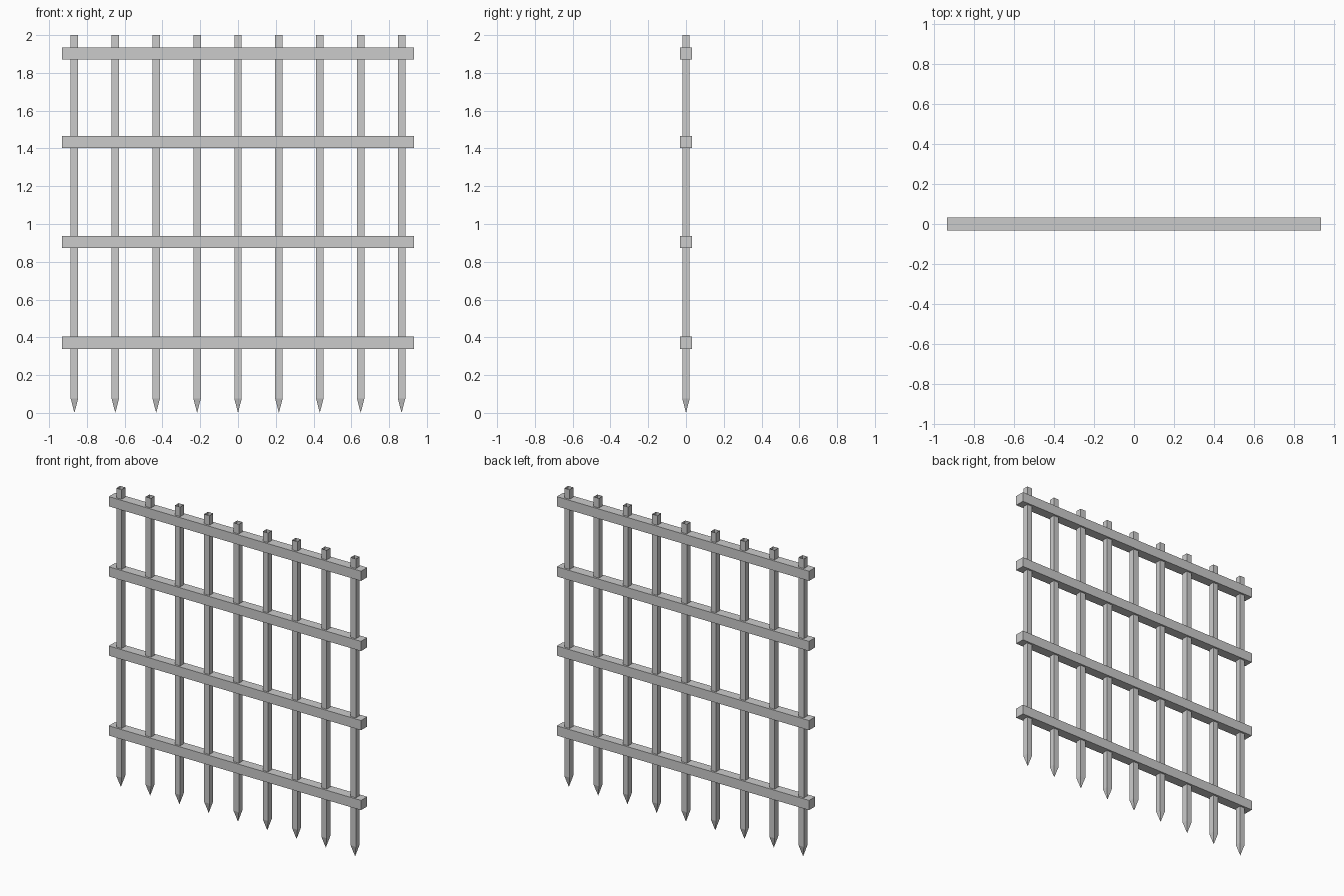
import bpy, bmesh

if "Cube" in bpy.data.objects:
    bpy.data.objects.remove(bpy.data.objects["Cube"])

BAR_HALF = 0.0195       # half thickness of an upright
RAIL_HALF = 0.0325      # half thickness of a rail
RAIL_LENGTH = 1.865
TOP, SHOULDER = 2.0, 0.075


def to_object(bm, name, location):
    bmesh.ops.recalc_face_normals(bm, faces=bm.faces[:])
    mesh = bpy.data.meshes.new(name)
    bm.to_mesh(mesh)
    bm.free()
    obj = bpy.data.objects.new(name, mesh)
    obj.location = location
    bpy.context.collection.objects.link(obj)


def spiked_bar(name, x):
    """Square upright, open at the top, with a pyramid point at the bottom."""
    bm = bmesh.new()
    h = BAR_HALF
    corners = [(-h, -h), (h, -h), (h, h), (-h, h)]
    low = [bm.verts.new((cx, cy, SHOULDER)) for cx, cy in corners]
    high = [bm.verts.new((cx, cy, TOP)) for cx, cy in corners]
    tip = bm.verts.new((0, 0, 0))
    for i in range(4):
        j = (i + 1) % 4
        bm.faces.new((low[i], low[j], high[j], high[i]))
        bm.faces.new((low[j], low[i], tip))
    to_object(bm, name, (x, 0, 0))


def rail(name, z):
    """Horizontal crosspiece wrapping all the uprights."""
    bm = bmesh.new()
    bmesh.ops.create_cube(bm, size=1)
    bmesh.ops.scale(bm, vec=(RAIL_LENGTH, 2 * RAIL_HALF, 2 * RAIL_HALF), verts=bm.verts[:])
    to_object(bm, name, (0, 0, z))


# Nine evenly spaced uprights
for i in range(9):
    spiked_bar(f"spiked_bar_{i + 1}", (i - 4) * 0.2165)

# Four rails
for i, z in enumerate((0.371, 0.905, 1.434, 1.903)):
    rail(f"rail_{i + 1}", z)
